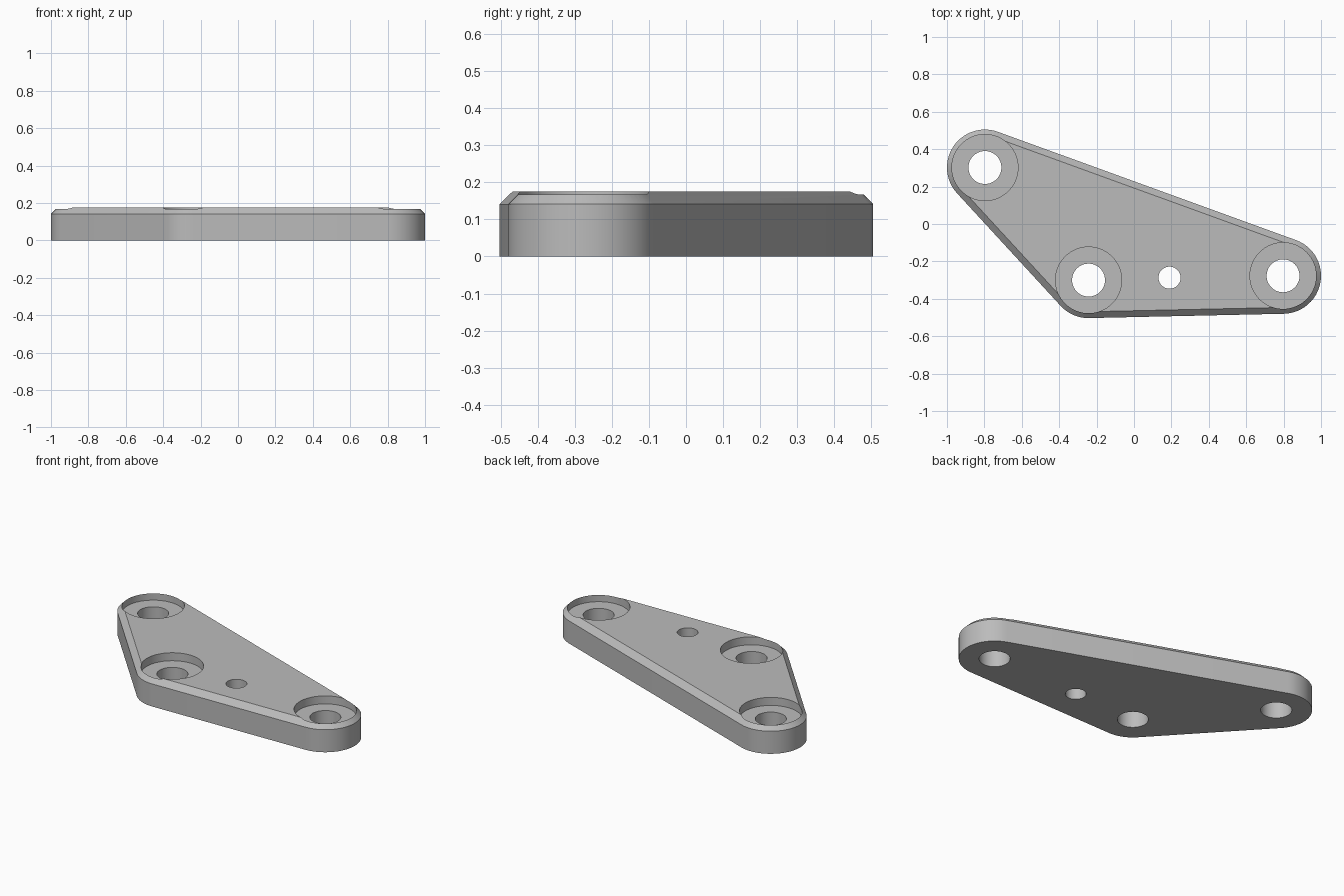
import bpy, bmesh, math
from mathutils import Vector

cube = bpy.data.objects.get("Cube")
if cube:
    bpy.data.objects.remove(cube, do_unlink=True)

# Bolt centres, counter-clockwise
BOLTS = [Vector((-0.797, 0.302)), Vector((-0.243, -0.3)), Vector((0.797, -0.277))]
PIN = Vector((0.19, -0.287))
R, CHAMFER, TOP, FLOOR = 0.203, 0.034, 0.175, 0.125
STEPS = 24

grey = bpy.data.materials.new("grey_metal")
grey.use_nodes = True
colour = (0.5, 0.5, 0.5, 1)
grey.diffuse_color = colour
grey.node_tree.nodes["Principled BSDF"].inputs["Base Color"].default_value = colour


def outline(radius):
    """Rounded triangle: an arc round each bolt, joined by tangents."""
    points = []
    for i, c in enumerate(BOLTS):
        before, after = c - BOLTS[i - 1], BOLTS[(i + 1) % 3] - c
        start = math.atan2(-before.x, before.y)
        end = math.atan2(-after.x, after.y)
        sweep = (end - start) % (2 * math.pi)
        for k in range(STEPS + 1):
            a = start + sweep * k / STEPS
            points.append(c + radius * Vector((math.cos(a), math.sin(a))))
    return points


def cutter(name, centre, radius, low):
    bpy.ops.mesh.primitive_cylinder_add(
        vertices=64, radius=radius, depth=0.5, location=(centre.x, centre.y, low + 0.25))
    ob = bpy.context.object
    ob.name = name
    return ob


# Plate body with chamfered upper edge
bm = bmesh.new()
rings = [[bm.verts.new((p.x, p.y, z)) for p in outline(r)]
         for r, z in ((R, 0), (R, TOP - CHAMFER), (R - CHAMFER, TOP))]
n = len(rings[0])
for low, high in zip(rings, rings[1:]):
    for i in range(n):
        j = (i + 1) % n
        bm.faces.new((low[i], low[j], high[j], high[i]))
bm.faces.new(rings[0][::-1])
bm.faces.new(rings[-1])
mesh = bpy.data.meshes.new("mounting_plate")
bm.to_mesh(mesh)
bm.free()
plate = bpy.data.objects.new("mounting_plate", mesh)
bpy.context.collection.objects.link(plate)
mesh.materials.append(grey)

# Counterbores, bolt holes and pin hole
cutters = [cutter("pin_hole", PIN, 0.059, -0.1)]
for c in BOLTS:
    cutters.append(cutter("counterbore", c, 0.177, FLOOR))
    cutters.append(cutter("bolt_hole", c, 0.088, -0.1))

bpy.ops.object.select_all(action="DESELECT")
plate.select_set(True)
bpy.context.view_layer.objects.active = plate
for ob in cutters:
    mod = plate.modifiers.new(ob.name, "BOOLEAN")
    mod.operation, mod.solver, mod.object = "DIFFERENCE", "EXACT", ob
    bpy.ops.object.modifier_apply(modifier=mod.name)
    bpy.data.objects.remove(ob, do_unlink=True)

bpy.ops.object.shade_smooth_by_angle(angle=math.radians(30))
